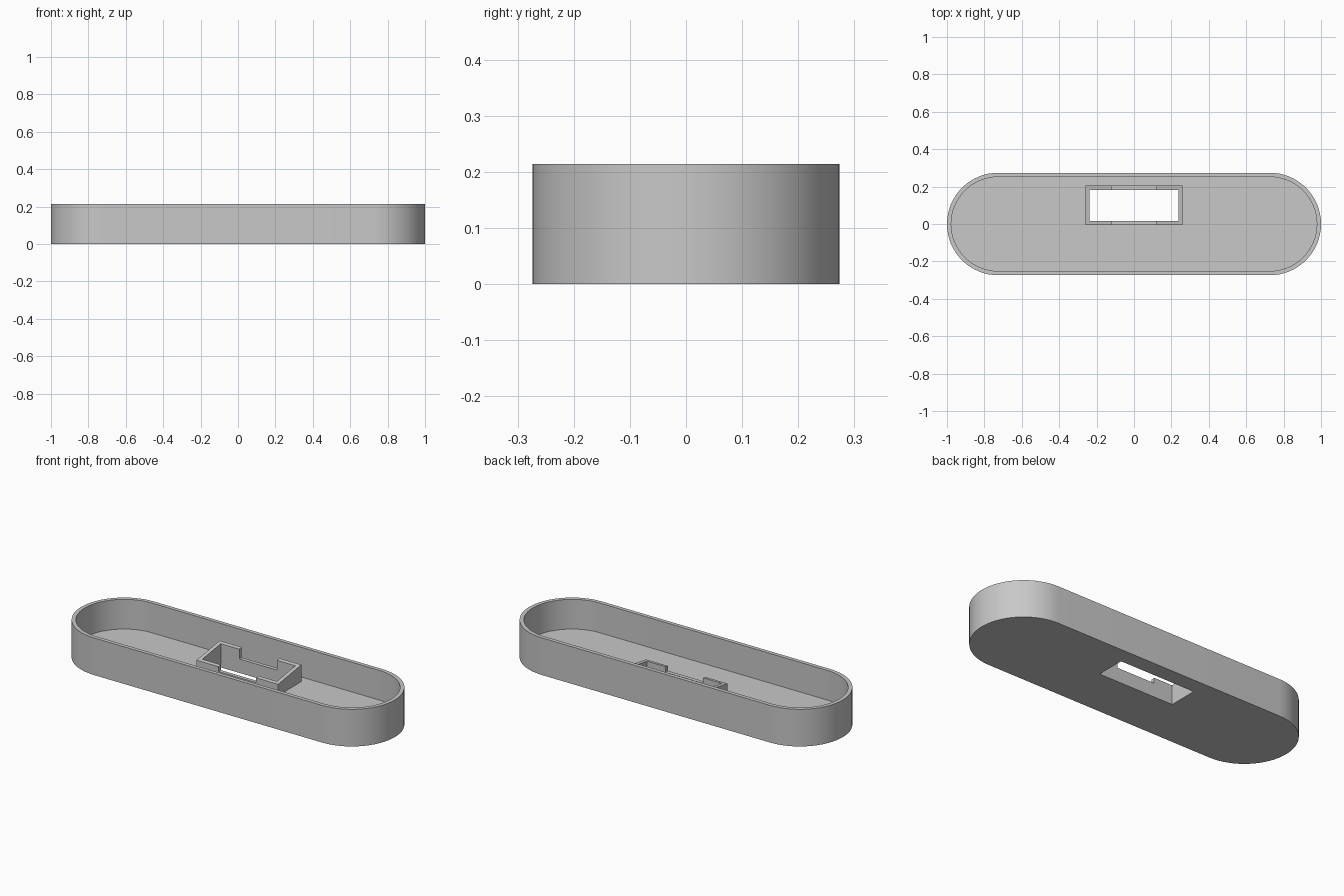
import bpy
import bmesh
import math
from mathutils import Vector

cube = bpy.data.objects.get("Cube")
if cube:
    bpy.data.objects.remove(cube, do_unlink=True)

# Main sizes
HALF_LENGTH, HALF_WIDTH, HEIGHT = 1.0, 0.274, 0.214
WALL, FLOOR = 0.0225, 0.043
HOLE_X, HOLE_Y = 0.238, (0.015, 0.183)
COLLAR_X, COLLAR_Y = 0.26, (-0.006, 0.205)
COLLAR_FRONT_Z, COLLAR_BACK_Z = 0.108, 0.14
NOTCH_X, NOTCH_Z = 0.12, 0.08

grey = bpy.data.materials.new("plain grey")
grey.use_nodes = True
colour = (0.58, 0.58, 0.58, 1)
grey.diffuse_color = colour
grey.node_tree.nodes["Principled BSDF"].inputs["Base Color"].default_value = colour


def prism(name, outline, direction):
    """Extrude a closed outline into a solid."""
    bm = bmesh.new()
    face = bm.faces.new([bm.verts.new(p) for p in outline])
    top = bmesh.ops.extrude_face_region(bm, geom=[face])["geom"]
    moved = [v for v in top if isinstance(v, bmesh.types.BMVert)]
    bmesh.ops.translate(bm, verts=moved, vec=Vector(direction))
    bmesh.ops.recalc_face_normals(bm, faces=bm.faces)
    mesh = bpy.data.meshes.new(name)
    bm.to_mesh(mesh)
    bm.free()
    mesh.materials.append(grey)
    obj = bpy.data.objects.new(name, mesh)
    bpy.context.collection.objects.link(obj)
    return obj


def stadium(name, inset, z0, z1, steps=32):
    """Solid with straight sides and half-round ends."""
    r = HALF_WIDTH - inset
    cx = HALF_LENGTH - HALF_WIDTH
    outline = []
    for side in (1, -1):
        for i in range(steps + 1):
            a = math.pi * (i / steps - 0.5)
            outline.append((side * (cx + r * math.cos(a)), side * r * math.sin(a), z0))
    return prism(name, outline, (0, 0, z1 - z0))


def box(name, half_x, y, z):
    outline = [(-half_x, y[0], z[0]), (half_x, y[0], z[0]),
               (half_x, y[1], z[0]), (-half_x, y[1], z[0])]
    return prism(name, outline, (0, 0, z[1] - z[0]))


def cut(target, cutter):
    """Subtract the cutter, then discard it."""
    mod = target.modifiers.new("cut", "BOOLEAN")
    mod.operation = "DIFFERENCE"
    mod.solver = "EXACT"
    mod.object = cutter
    bpy.context.view_layer.objects.active = target
    bpy.ops.object.modifier_apply(modifier=mod.name)
    bpy.data.objects.remove(cutter, do_unlink=True)


# Open tray with a rectangular opening through its floor
tray = stadium("tray", 0, 0, HEIGHT)
cut(tray, stadium("tray_cavity", WALL, FLOOR, HEIGHT + 0.1))
cut(tray, box("floor_opening", HOLE_X, HOLE_Y, (-0.1, 0.1)))

# Collar around the opening: its top slopes down to the front
wedge = [(-COLLAR_X, COLLAR_Y[0], FLOOR), (-COLLAR_X, COLLAR_Y[1], FLOOR),
         (-COLLAR_X, COLLAR_Y[1], COLLAR_BACK_Z), (-COLLAR_X, COLLAR_Y[0], COLLAR_FRONT_Z)]
collar = prism("opening_collar", wedge, (2 * COLLAR_X, 0, 0))
cut(collar, box("collar_opening", HOLE_X, HOLE_Y, (-0.1, 0.3)))
# Notches in the front and back collar walls
cut(collar, box("collar_notch", NOTCH_X, (-0.1, 0.24), (NOTCH_Z, 0.3)))

# Smooth the round ends, keep the edges crisp
bpy.ops.object.select_all(action="DESELECT")
tray.select_set(True)
bpy.context.view_layer.objects.active = tray
bpy.ops.object.shade_smooth_by_angle(angle=math.radians(30))
